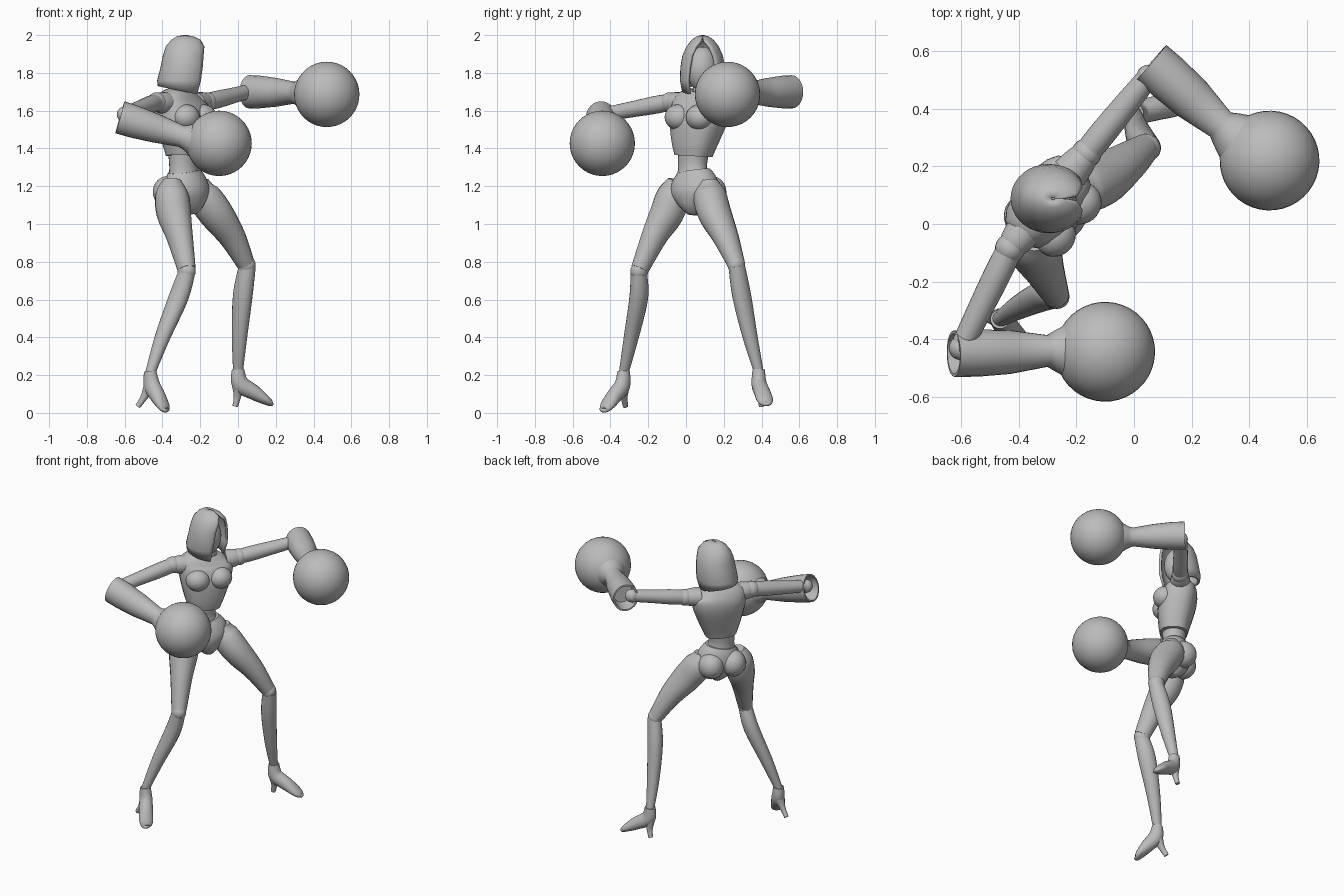
import bpy, bmesh, math
from mathutils import Vector as V

old = bpy.data.objects.get("Cube")
if old:
    bpy.data.objects.remove(old)

mat = bpy.data.materials.new("plain grey")
mat.use_nodes = True
GREY = (0.5, 0.5, 0.5, 1)
mat.diffuse_color = GREY
mat.node_tree.nodes["Principled BSDF"].inputs["Base Color"].default_value = GREY

SIDE = V((0.62, 0.78, 0))     # body's own left
FRONT = V((0.78, -0.62, 0))   # direction the chest faces


def finish(name, bm, angle=50):
    bmesh.ops.recalc_face_normals(bm, faces=bm.faces)
    me = bpy.data.meshes.new(name)
    bm.to_mesh(me)
    bm.free()
    me.materials.append(mat)
    ob = bpy.data.objects.new(name, me)
    bpy.context.collection.objects.link(ob)
    bpy.ops.object.select_all(action='DESELECT')
    ob.select_set(True)
    bpy.context.view_layer.objects.active = ob
    bpy.ops.object.shade_smooth_by_angle(angle=math.radians(angle))
    return ob


def spline(a, b, c, d, t):
    return 0.5 * (2 * b + (c - a) * t + (2 * a - 5 * b + 4 * c - d) * t * t
                  + (3 * b - a - 3 * c + d) * t ** 3)


def tube(name, rings, hint=SIDE, steps=4, n=20, power=1.0):
    """Loft rings of (centre, radius along hint, other radius)."""
    rows = [(V(c), a, b) for c, a, b in rings]
    out = []
    for i in range(len(rows) - 1):
        p = [rows[max(0, min(len(rows) - 1, i + k))] for k in (-1, 0, 1, 2)]
        for j in range(steps):
            out.append([spline(*[q[k] for q in p], j / steps) for k in range(3)])
    out.append(rows[-1])
    bm = bmesh.new()
    loops = []
    for i, (c, a, b) in enumerate(out):
        t = (out[min(i + 1, len(out) - 1)][0] - out[max(i - 1, 0)][0]).normalized()
        if steps == 1:
            t = (rows[-1][0] - rows[1][0]).normalized()
        u = (hint - t * hint.dot(t)).normalized()
        w = t.cross(u)
        ring = []
        for k in range(n):
            ang = math.tau * k / n
            x, y = math.cos(ang), math.sin(ang)
            x, y = (math.copysign(abs(e) ** power, e) for e in (x, y))
            ring.append(bm.verts.new(c + u * x * a + w * y * b))
        loops.append(ring)
    for r, s in zip(loops, loops[1:]):
        for k in range(n):
            bm.faces.new((r[k], r[(k + 1) % n], s[(k + 1) % n], s[k]))
    bm.faces.new(loops[0])
    bm.faces.new(loops[-1])
    return finish(name, bm)


def ball(name, centre, radii, seg=24):
    bm = bmesh.new()
    bmesh.ops.create_uvsphere(bm, u_segments=seg, v_segments=seg // 2, radius=1)
    bmesh.ops.scale(bm, vec=V(radii), verts=bm.verts)
    bmesh.ops.rotate(bm, matrix=SIDE.to_track_quat('Y', 'Z').to_matrix(), verts=bm.verts)
    bmesh.ops.translate(bm, vec=V(centre), verts=bm.verts)
    return finish(name, bm)


# Torso: waist, bodice with a ledge at its bottom, bust, neck
tube("waist", [((-.28, .04, 1.22), .11, .09), ((-.29, .035, 1.30), .08, .07),
               ((-.29, .04, 1.42), .095, .08)])
tube("bodice", [((-.285, .04, 1.36), .10, .085), ((-.285, .045, 1.43), .125, .10),
                ((-.29, .06, 1.53), .155, .115), ((-.30, .08, 1.61), .17, .11),
                ((-.30, .085, 1.66), .16, .09), ((-.295, .09, 1.70), .09, .065)], power=.8)
chest = V((-.285, .06, 1.565))
for label, k in (("left", 1), ("right", -1)):
    ball(label + "_bust", chest + SIDE * .072 * k + FRONT * .072, (.07, .075, .068))
tube("neck", [((-.295, .09, 1.66), .06, .06), ((-.285, .09, 1.76), .05, .05),
              ((-.28, .09, 1.82), .05, .05)])

# Pelvis and buttocks
tube("pelvis", [((-.285, .04, 1.28), .095, .08), ((-.28, .045, 1.23), .13, .10),
                ((-.27, .045, 1.16), .135, .11), ((-.26, .045, 1.09), .075, .085),
                ((-.255, .045, 1.05), .03, .045)])
hips = V((-.29, .05, 1.17))
for label, k in (("left", 1), ("right", -1)):
    ball(label + "_buttock", hips + SIDE * .07 * k - FRONT * .045, (.085, .08, .085))

# Head and open hood
ball("head", (-.285, .088, 1.82), (.09, .08, .12))
hood = [(1.68, -.305, .12, .11, 42), (1.76, -.295, .133, .12, 42),
        (1.83, -.285, .125, .118, 38), (1.89, -.28, .118, .108, 34),
        (1.94, -.275, .108, .086, 26), (1.975, -.275, .078, .058, 8),
        (1.993, -.28, .045, .032, 2), (2.0, -.28, .008, .006, 0)]
bm = bmesh.new()
arcs = []
for z, cx, rx, ry, gap in hood:
    arc = []
    for k in range(29):
        a = math.radians(gap + (360 - 2 * gap) * k / 28)
        tilt = .05 * (1 - math.cos(a)) / 2 if z < 1.7 else 0
        arc.append(bm.verts.new((cx + rx * math.cos(a), .088 + ry * math.sin(a), z + tilt)))
    arcs.append(arc)
for r, s in zip(arcs, arcs[1:]):
    for k in range(28):
        bm.faces.new((r[k], r[k + 1], s[k + 1], s[k]))
ob = finish("hood", bm, 60)
mod = ob.modifiers.new("thickness", 'SOLIDIFY')
mod.thickness = .015
mod.offset = -1

# Legs: thigh, knee joint, shin
legs = {
    "left": ([(-.205, .115, 1.23), (-.19, .125, 1.16), (-.12, .15, 1.06),
              (-.03, .21, .93), (.04, .265, .79)],
             [(.05, .268, .78), (.025, .295, .62), (.008, .34, .40), (0, .385, .22)]),
    "right": ([(-.345, -.045, 1.23), (-.35, -.065, 1.16), (-.34, -.10, 1.06),
               (-.31, -.165, .94), (-.272, -.245, .76)],
              [(-.272, -.25, .74), (-.315, -.25, .61), (-.40, -.29, .40), (-.465, -.33, .21)]),
}
for label, (thigh, shin) in legs.items():
    size = ((.05, .05), (.085, .088), (.088, .094), (.067, .074), (.046, .05))
    tube(label + "_thigh", [(c, *r) for c, r in zip(thigh, size)])
    ball(label + "_knee", (V(thigh[-1]) + V(shin[0])) / 2, (.05, .045, .05))
    size = ((.042, .046), (.047, .055), (.038, .042), (.025, .027))
    tube(label + "_shin", [(c, *r) for c, r in zip(shin, size)])

# High-heeled shoes
shoes = {"left": ((0, .385, .23), (-.015, .40, .035), (.175, .425, .05)),
         "right": ((-.465, -.33, .22), (-.53, -.32, .035), (-.385, -.435, .016))}
for label, pts in shoes.items():
    ankle, heel, toe = map(V, pts)
    d = (toe - heel).normalized()
    d.z = 0
    across = V((-d.y, d.x, 0))
    mid = ankle + d * .012 - V((0, 0, .075))
    tube(label + "_shoe", [(ankle, .033, .033), (mid, .04, .046),
                           (mid.lerp(toe, .45), .043, .04),
                           (mid.lerp(toe, .8), .044, .027),
                           (toe, .03, .016), (toe + d * .012, .01, .006)], across)
    tube(label + "_heel", [(mid - d * .012, .035, .035),
                           (heel.lerp(mid, .45), .018, .02),
                           (heel, .014, .015)], across)

# Arms: shoulder joint, upper arm, hollow-cuffed glove with a big round fist
arms = {"left": ((-.165, .245, 1.645), (.05, .51, 1.70), (.06, .56, 1.70),
                 (.30, .345, 1.695), (.47, .22, 1.686)),
        "right": ((-.43, -.085, 1.645), (-.60, -.43, 1.58), (-.625, -.45, 1.565),
                  (-.30, -.44, 1.465), (-.10, -.443, 1.427))}
up = V((0, 0, 1))
for label, pts in arms.items():
    shoulder, elbow, cuff, wrist, fist = map(V, pts)
    inward = (V((-.295, .09, 1.63)) - shoulder).normalized()
    tube(label + "_shoulder_strap", [(shoulder + inward * .09, .06, .065),
                                     (shoulder + inward * .03, .055, .055),
                                     (shoulder, .045, .045)], up)
    ball(label + "_shoulder", shoulder, (.052, .052, .052))
    tube(label + "_upper_arm", [(shoulder, .045, .045), (shoulder.lerp(elbow, .25), .047, .047),
                                (shoulder.lerp(elbow, .6), .042, .044), (elbow, .038, .038)], up)
    ball(label + "_elbow", elbow, (.042, .042, .042))
    tube(label + "_glove", [(cuff.lerp(wrist, .3), .068, .062), (cuff, .078, .07),
                            (cuff, .088, .08), (cuff.lerp(wrist, .25), .086, .082),
                            (cuff.lerp(wrist, .6), .076, .076), (wrist, .058, .055),
                            (wrist.lerp(fist, .12), .066, .07),
                            (wrist.lerp(fist, .4), .10, .10)], up, steps=1, n=24)
    ball(label + "_fist", fist, (.173, .173, .173), 40)
